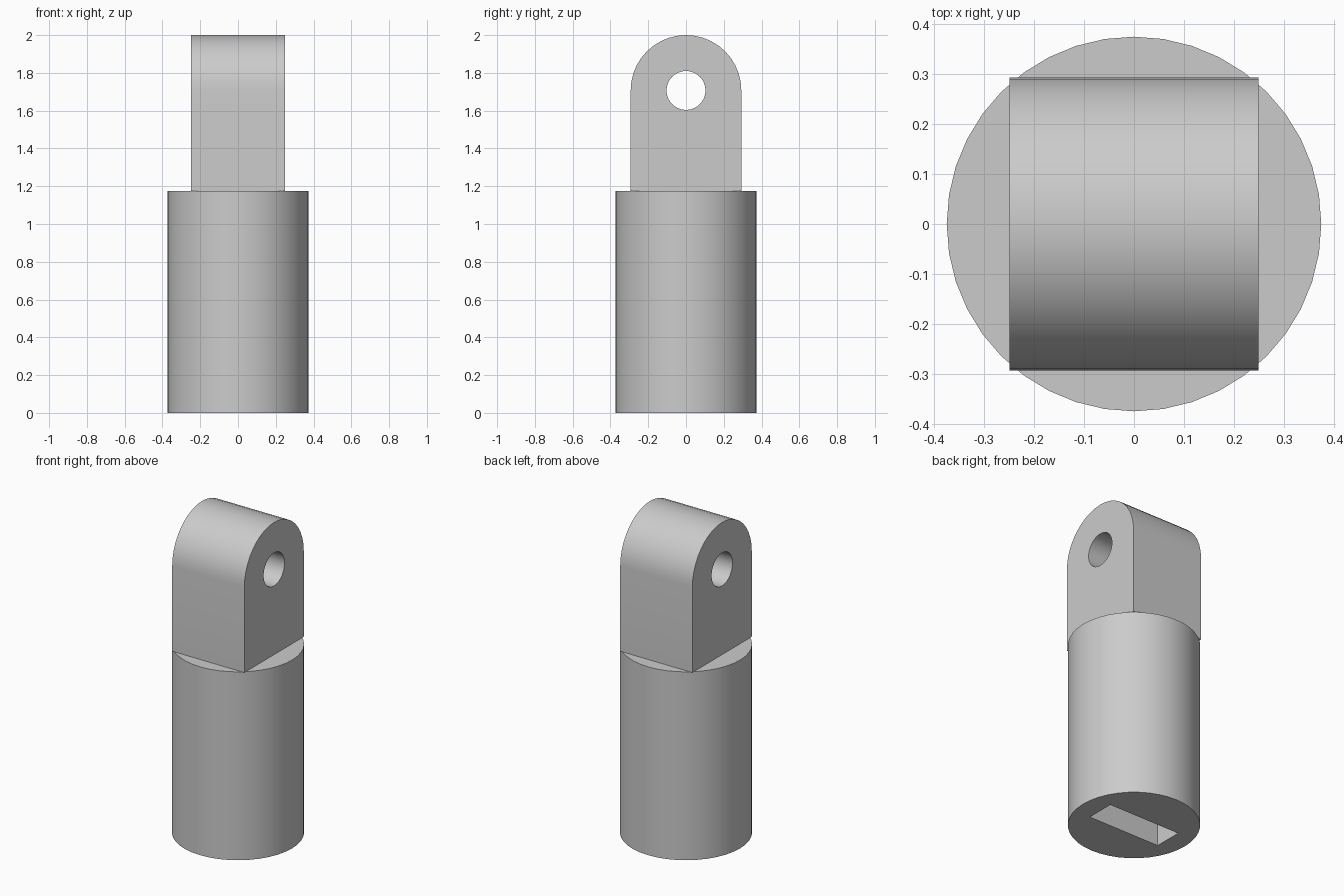
import bpy
import bmesh
from math import cos, sin, pi, radians

cube = bpy.data.objects.get("Cube")
if cube:
    bpy.data.objects.remove(cube, do_unlink=True)

BODY_RADIUS, BODY_TOP = 0.374, 1.175
LUG_HALF_WIDTH, LUG_RADIUS = 0.249, 0.293
EYE_Z, EYE_RADIUS = 2 - LUG_RADIUS, 0.103
SLOT_SIZE, SLOT_DEPTH = (0.5, 0.18), 0.6

grey = bpy.data.materials.new("plain grey")
grey.use_nodes = True
colour = (0.6, 0.6, 0.6, 1)
grey.diffuse_color = colour
grey.node_tree.nodes["Principled BSDF"].inputs["Base Color"].default_value = colour


def activate(obj):
    bpy.ops.object.select_all(action="DESELECT")
    obj.select_set(True)
    bpy.context.view_layer.objects.active = obj


def cut(obj, cutter):
    """Subtract the cutter, then discard it."""
    cutter.hide_render = True
    mod = obj.modifiers.new("cut", "BOOLEAN")
    mod.operation, mod.solver, mod.object = "DIFFERENCE", "EXACT", cutter
    activate(obj)
    bpy.ops.object.modifier_apply(modifier=mod.name)
    bpy.data.objects.remove(cutter, do_unlink=True)


def finish(obj):
    obj.data.materials.clear()
    obj.data.materials.append(grey)
    activate(obj)
    bpy.ops.object.shade_smooth_by_angle(angle=radians(30))


# Round body with a blind rectangular slot in its base
bpy.ops.mesh.primitive_cylinder_add(vertices=40, radius=BODY_RADIUS, depth=BODY_TOP,
                                    location=(0, 0, BODY_TOP / 2))
body = bpy.context.object
body.name = "round_body"
bpy.ops.mesh.primitive_cube_add(size=1, location=(0, 0, 0))
slot = bpy.context.object
slot.name = "slot_cutter"
slot.scale = (*SLOT_SIZE, SLOT_DEPTH * 2)
cut(body, slot)
finish(body)

# Round-topped lug, extruded across x
steps = 20
profile = [(-LUG_RADIUS, BODY_TOP), (LUG_RADIUS, BODY_TOP)]
profile += [(LUG_RADIUS * cos(pi * i / steps), EYE_Z + LUG_RADIUS * sin(pi * i / steps))
            for i in range(steps + 1)]
bm = bmesh.new()
face = bm.faces.new([bm.verts.new((-LUG_HALF_WIDTH, y, z)) for y, z in profile])
result = bmesh.ops.extrude_face_region(bm, geom=[face])
moved = [v for v in result["geom"] if isinstance(v, bmesh.types.BMVert)]
bmesh.ops.translate(bm, verts=moved, vec=(LUG_HALF_WIDTH * 2, 0, 0))
bmesh.ops.recalc_face_normals(bm, faces=bm.faces)
mesh = bpy.data.meshes.new("eye_lug")
bm.to_mesh(mesh)
bm.free()
lug = bpy.data.objects.new("eye_lug", mesh)
bpy.context.collection.objects.link(lug)

# Pin hole through the lug
bpy.ops.mesh.primitive_cylinder_add(vertices=40, radius=EYE_RADIUS, depth=1,
                                    location=(0, 0, EYE_Z), rotation=(0, pi / 2, 0))
pin = bpy.context.object
pin.name = "pin_hole_cutter"
cut(lug, pin)
finish(lug)
